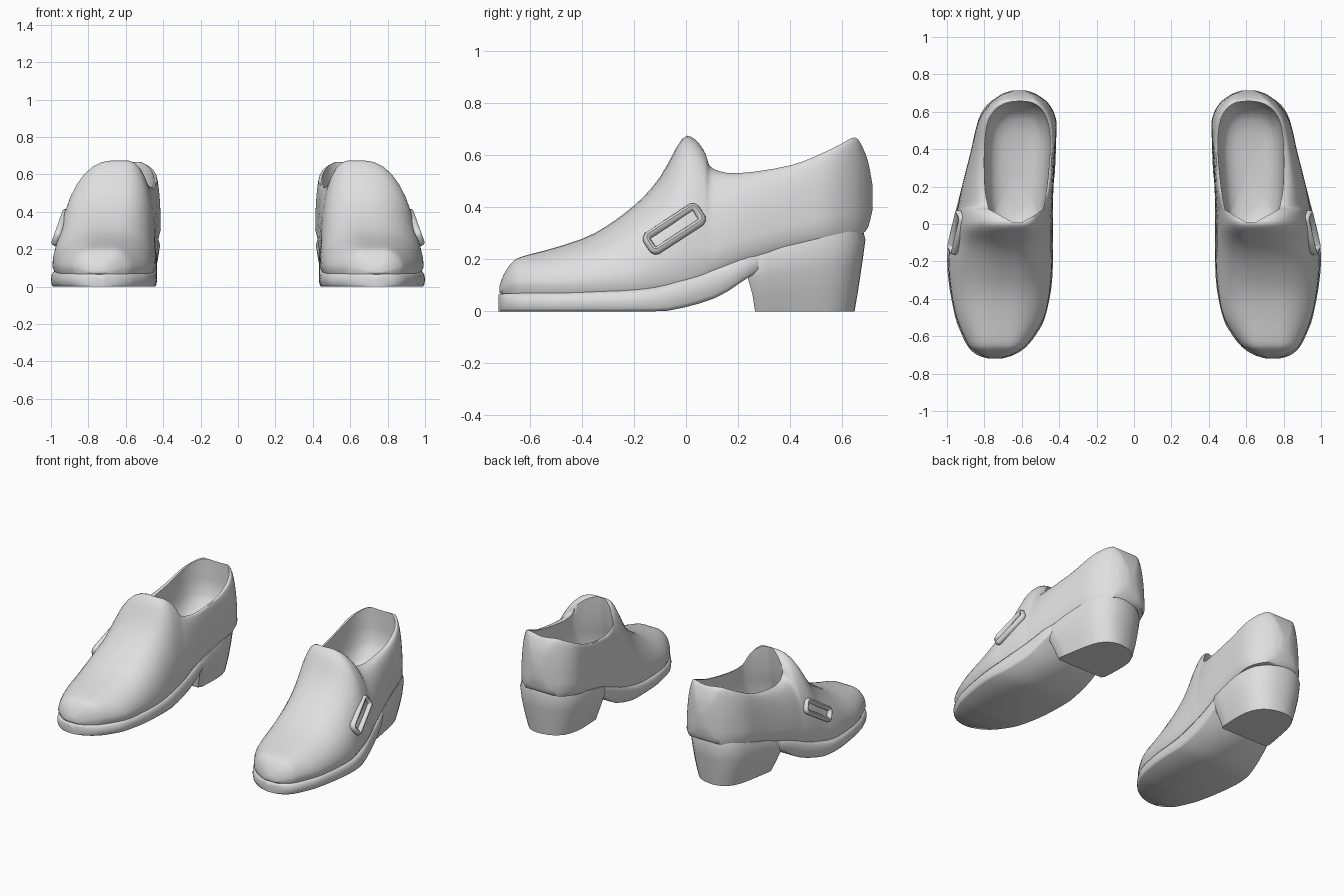
import bpy, bmesh, math

if "Cube" in bpy.data.objects:
    bpy.data.objects.remove(bpy.data.objects["Cube"])

grey = bpy.data.materials.new("grey_leather")
grey.diffuse_color = (0.74, 0.74, 0.74, 1)
grey.use_nodes = True
grey.node_tree.nodes["Principled BSDF"].inputs["Base Color"].default_value = grey.diffuse_color


def smooth(pts, n=3):
    """Catmull-Rom points through the key stations."""
    out = []
    for i in range(len(pts) - 1):
        p0, p1 = pts[max(i - 1, 0)], pts[i]
        p2, p3 = pts[i + 1], pts[min(i + 2, len(pts) - 1)]
        for k in range(n):
            t = k / n
            out.append([0.5 * (2 * b + (c - a) * t + (2 * a - 5 * b + 4 * c - d) * t * t
                               + (3 * b - a - 3 * c + d) * t ** 3)
                        for a, b, c, d in zip(p0, p1, p2, p3)])
    return out + [list(pts[-1])]


def loft(name, rings, closed=False):
    """Skin equal-length closed rings; cap the ends or join them."""
    bm = bmesh.new()
    vs = [[bm.verts.new(p) for p in r] for r in rings]
    n = len(rings[0])
    for i in range(len(vs) if closed else len(vs) - 1):
        a, b = vs[i], vs[(i + 1) % len(vs)]
        for j in range(n):
            k = (j + 1) % n
            bm.faces.new((a[j], a[k], b[k], b[j]))
    if not closed:
        bm.faces.new(vs[0])
        bm.faces.new(vs[-1])
    bmesh.ops.recalc_face_normals(bm, faces=bm.faces)
    me = bpy.data.meshes.new(name)
    bm.to_mesh(me)
    bm.free()
    me.materials.append(grey)
    ob = bpy.data.objects.new(name, me)
    bpy.context.collection.objects.link(ob)
    return ob


def activate(ob):
    bpy.ops.object.select_all(action='DESELECT')
    ob.select_set(True)
    bpy.context.view_layer.objects.active = ob


def finish(ob, angle=40):
    """Smooth shading, and the matching shoe on the other side."""
    activate(ob)
    bpy.ops.object.shade_smooth_by_angle(angle=math.radians(angle))
    ob.modifiers.new("pair", 'MIRROR').use_mirror_merge = False


# Upper: y, inner x, outer x, inner top x, outer top x, bottom z, top z
upper_keys = [
    (-.715, .71, .775, .73, .76, .07, .10),
    (-.70, .66, .82, .71, .77, .065, .14),
    (-.67, .605, .865, .68, .77, .065, .185),
    (-.63, .56, .895, .67, .77, .065, .21),
    (-.50, .48, .95, .67, .76, .065, .245),
    (-.35, .448, .98, .65, .74, .07, .30),
    (-.20, .437, .993, .63, .71, .075, .405),
    (-.10, .437, .98, .61, .69, .085, .515),
    (-.015, .438, .965, .595, .675, .10, .662),
    (.035, .437, .955, .565, .70, .115, .66),
    (.075, .436, .946, .53, .74, .13, .61),
    (.10, .435, .94, .49, .78, .145, .55),
    (.20, .43, .92, .455, .815, .19, .53),
    (.40, .42, .87, .438, .815, .25, .56),
    (.53, .413, .84, .447, .795, .275, .61),
    (.60, .43, .806, .48, .76, .285, .645),
    (.65, .462, .766, .53, .71, .29, .667),
    (.68, .50, .73, .55, .68, .30, .625),
    (.70, .535, .695, .57, .66, .325, .57),
    (.715, .58, .645, .60, .63, .385, .49)]


def upper_ring(y, xi, xo, ti, to, zb, zt):
    z0 = zb + min(.03, (zt - zb) * .25)
    arc = [math.radians(a) for a in range(0, 91, 10)]
    right = [(xo - .015, zb)] + [(to + (xo - to) * math.cos(a), z0 + (zt - z0) * math.sin(a)) for a in arc]
    left = [(xi + .015, zb)] + [(ti + (xi - ti) * math.cos(a), z0 + (zt - z0) * math.sin(a)) for a in arc]
    return [(x, y, z) for x, z in right + left[::-1]]


upper = loft("upper", [upper_ring(*k) for k in smooth(upper_keys)])

# Foot opening, cut with a notched tongue edge and reaching forward under it
rim = smooth([(.775, .09), (.797, .2), (.80, .4), (.785, .53), (.75, .60), (.70, .64), (.645, .655),
              (.575, .655), (.525, .64), (.482, .595), (.456, .52), (.448, .4), (.466, .2), (.487, .09)])
rim += [(.535, .055), (.60, .018), (.65, .018), (.715, .055)]


def cavity_ring(scale, shift, height):
    ring = []
    for x, y in rim:
        front = max(0, min(1, (.35 - y) / .35))
        yy = .33 + (y - .33) * scale - shift * front
        ring.append((.625 + (x - .625) * scale, yy, height(yy)))
    return ring


cavity = loft("opening_cutter", [
    cavity_ring(1, 0, lambda y: .8),
    cavity_ring(1, .02, lambda y: .53),
    cavity_ring(.98, .05, lambda y: .43),
    cavity_ring(.93, .10, lambda y: .33 + .12 * y),
    cavity_ring(.84, .13, lambda y: .27 + .13 * y),
    cavity_ring(.70, .13, lambda y: .235 + .14 * y),
    cavity_ring(.5, .10, lambda y: .215 + .15 * y),
    cavity_ring(.2, .04, lambda y: .205 + .15 * y)])
cavity.hide_render = True
cut = upper.modifiers.new("opening", 'BOOLEAN')
cut.operation = 'DIFFERENCE'
cut.solver = 'EXACT'
cut.object = cavity
activate(upper)
bpy.ops.object.modifier_apply(modifier="opening")
bpy.data.objects.remove(cavity)
finish(upper, 50)

# Sole: y, inner x, outer x, bottom z, top z
sole_keys = [
    (-.72, .71, .775, 0, .06), (-.705, .655, .828, 0, .062), (-.68, .607, .866, 0, .063),
    (-.64, .56, .897, 0, .064), (-.57, .51, .93, 0, .065), (-.50, .476, .955, 0, .066),
    (-.35, .443, .985, 0, .07), (-.20, .433, 1.0, 0, .076), (-.07, .432, .988, .002, .095),
    (.11, .433, .943, .05, .155), (.24, .433, .908, .13, .21), (.33, .45, .86, .18, .235)]


def sole_ring(y, xi, xo, zb, zt):
    zb = max(zb, 0)
    side = [(.012, 0), (.004, .15), (0, .5), (.004, .85), (.018, 1.08)]
    pts = [(xo - d, zb + (zt - zb) * f) for d, f in side]
    pts += [(xi + d, zb + (zt - zb) * f) for d, f in side[::-1]]
    return [(x, y, z) for x, z in pts]


finish(loft("sole", [sole_ring(*k) for k in smooth(sole_keys)]), 75)

# Heel block: rounded back, chamfered front corners, tapering to the floor
outline = [(.04, 0)] + smooth([(0, .06), (-.015, .35), (-.005, .60), (.075, .82), (.23, .95), (.41, 1),
                               (.56, 1), (.70, .95), (.82, .82), (.89, .62), (.945, .35), (.995, .06)], 2)
outline += [(.96, 0)]
heel_levels = [  # height fraction, front y, back y, inner x, outer x
    (0, .265, .645, .47, .835), (.3, .255, .660, .45, .865), (.6, .238, .674, .435, .888),
    (.88, .222, .686, .425, .898), (1.03, .22, .675, .435, .888)]
heel_rings = []
for f, y0, y1, x0, x1 in heel_levels:
    ring = [(x0 + (x1 - x0) * s, y0 + (y1 - y0) * t) for s, t in outline]
    heel_rings.append([(x, y, f * (.20 + .23 * (y - .2))) for x, y in ring])
finish(loft("heel", heel_rings), 50)

# Buckle frame with rounded corners, lying on the outer side
tilt, bar = math.radians(33), .015
frame_rings = []
for q, (su, sv) in enumerate(((1, 1), (-1, 1), (-1, -1), (1, -1))):
    for step in (10, 45, 80):
        turn = math.radians(q * 90 + step)
        ring = []
        for i in range(8):
            a = math.tau * i / 8
            r = .016 + bar * math.cos(a)
            u = su * .096 + r * math.cos(turn)
            v = sv * .018 + r * math.sin(turn)
            n = bar * math.sin(a) * 1.3
            dy = u * math.cos(tilt) - v * math.sin(tilt)
            dz = u * math.sin(tilt) + v * math.cos(tilt)
            ring.append((.948 - .36 * dz + n, -.045 + dy, .316 + dz + .36 * n))
        frame_rings.append(ring)
finish(loft("buckle", frame_rings, closed=True), 50)
